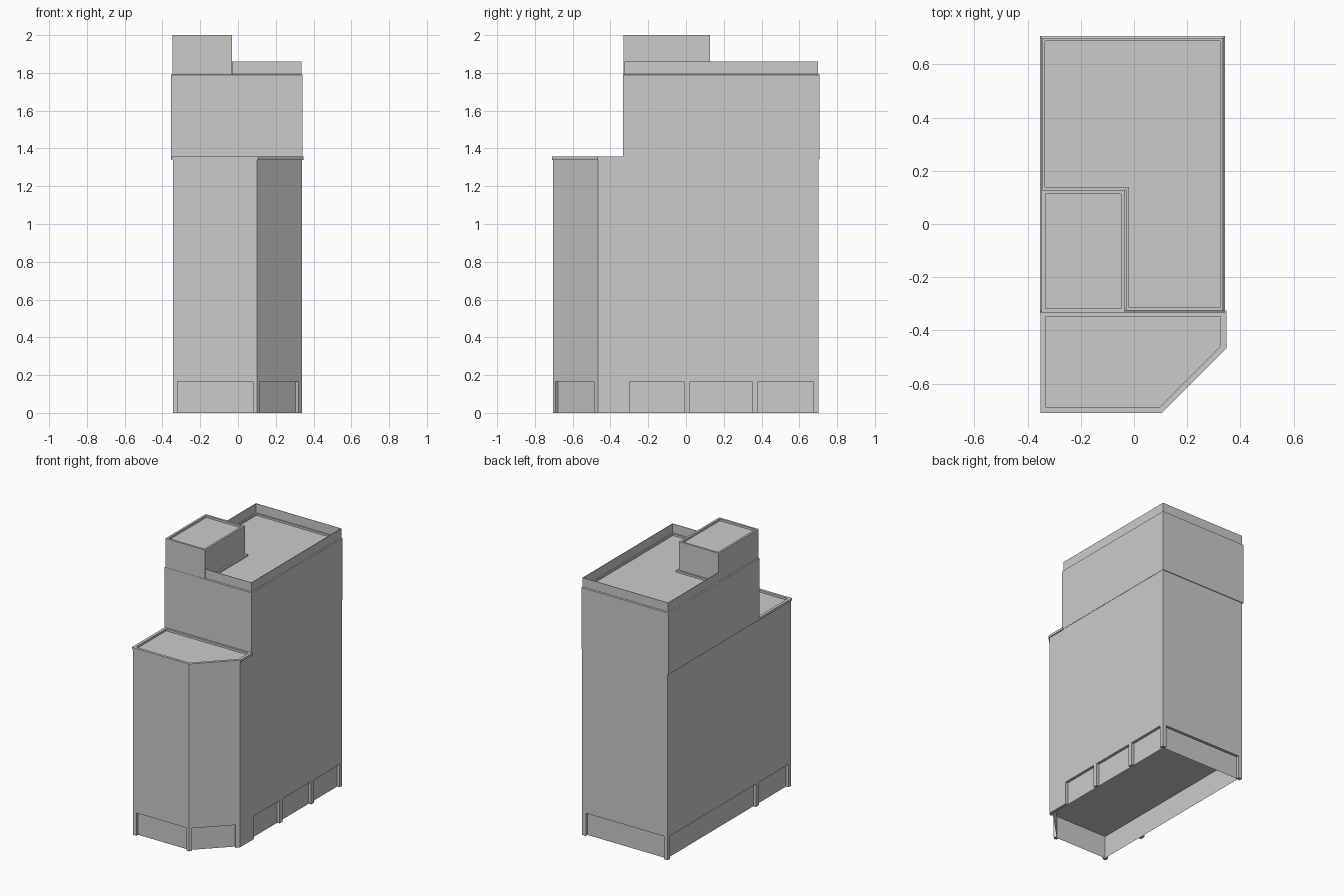
import bpy, bmesh
from mathutils import Vector

if "Cube" in bpy.data.objects:
    bpy.data.objects.remove(bpy.data.objects["Cube"])


def inset(poly, d):
    """Offset a counter-clockwise outline inwards by d (negative = outwards)."""
    out, n = [], len(poly)
    for i in range(n):
        a, b, c = (Vector(poly[(i + k) % n]) for k in (-1, 0, 1))
        e, f = (b - a).normalized(), (c - b).normalized()
        n1, n2 = Vector((-e.y, e.x)), Vector((-f.y, f.x))
        out.append(tuple(b + (n1 + n2) * d / (1 + n1.dot(n2))))
    return out


def loft(name, rings, bottom=False, top=False, closed=False):
    """Skin a stack of (outline, z) rings into one flat-shaded object."""
    bm = bmesh.new()
    rows = [[bm.verts.new((x, y, z)) for x, y in p] for p, z in rings]
    pairs = list(zip(rows, rows[1:]))
    if closed:
        pairs.append((rows[-1], rows[0]))
    for lo, hi in pairs:
        for i in range(len(lo)):
            j = (i + 1) % len(lo)
            bm.faces.new((lo[i], lo[j], hi[j], hi[i]))
    if bottom:
        bm.faces.new(rows[0][::-1])
    if top:
        bm.faces.new(rows[-1])
    me = bpy.data.meshes.new(name)
    bm.to_mesh(me)
    bm.free()
    ob = bpy.data.objects.new(name, me)
    bpy.context.collection.objects.link(ob)
    return ob


def rect(x0, x1, y0, y1):
    return [(x0, y0), (x1, y0), (x1, y1), (x0, y1)]


FLOOR1, TERRACE, ROOF, DEPTH = 0.165, 1.34, 1.79, 0.02

# Main shaft with the chamfered corner, open above, ceiling below
body = [(-.345, -.705), (.10, -.705), (.34, -.465), (.34, .702), (-.345, .702)]
loft("main_shaft", [(body, FLOOR1), (body, TERRACE + .005)], bottom=True)

# Recessed shopfront glazing and the piers between the openings
glass = inset(body, DEPTH)
loft("shopfront_panels", [(glass, 0), (glass, FLOOR1)])
openings = [
    [(.025, .425)],
    [(.02, .31)],
    [(.165, .455), (.485, .815), (.845, 1.14)],
    [(.03, .655)],
    [(.025, 1.007), (1.042, 1.382)],
]
for i, spans in enumerate(openings):
    j = (i + 1) % len(body)
    a, b = Vector(body[i]), Vector(body[j])
    u = (b - a).normalized()
    inward = Vector((-u.y, u.x)) * DEPTH
    cuts = [0] + [t for s in spans for t in s] + [(b - a).length]
    for k in range(0, len(cuts), 2):
        p, q = a + u * cuts[k], a + u * cuts[k + 1]
        ip = glass[i] if k == 0 else p + inward
        iq = glass[j] if k == len(cuts) - 2 else q + inward
        loft("street_pier", [([p, q, iq, ip], 0), ([p, q, iq, ip], FLOOR1)], bottom=True)

# Front terrace: cornice, rim and sunken roof
terrace = [(-.345, -.705), (.10, -.705), (.34, -.465), (.34, -.333), (-.345, -.333)]
lip = [(-.352, -.71), (.105, -.71), (.347, -.468), (.347, -.325), (-.352, -.325)]
rim = inset(terrace, .014)
loft("terrace_roof", [(terrace, TERRACE), (lip, TERRACE), (lip, 1.357),
                      (rim, 1.357), (rim, 1.342)], top=True)

# Upper storeys, overhanging slightly at the back and left
upper = rect(-.354, .342, -.333, .707)
loft("upper_storeys", [(inset(upper, .015), 1.345), (upper, 1.345), (upper, ROOF),
                       (inset(upper, .007), ROOF + .004)])

# L-shaped roof deck wrapped around the penthouse, with a narrow curb
deck = [(-.03, -.326), (.336, -.326), (.336, .70), (-.347, .70), (-.347, .127), (-.03, .127)]
curb = inset(deck, .012)
loft("roof_deck", [(deck, ROOF + .004), (curb, ROOF + .004), (curb, ROOF - .01)], top=True)

# Thin parapet following the open sides of the deck
outer, inner = deck[:5], inset(deck, .003)[:5]
strip = outer + inner[::-1]
loft("parapet", [(strip, ROOF), (strip, 1.86)], top=True)

# Penthouse with a shallow recessed roof
pent = rect(-.348, -.033, -.332, .127)
pent_rim = inset(pent, .015)
loft("penthouse", [(pent, ROOF), (pent, 2.0), (pent_rim, 2.0), (pent_rim, 1.985)], top=True)
